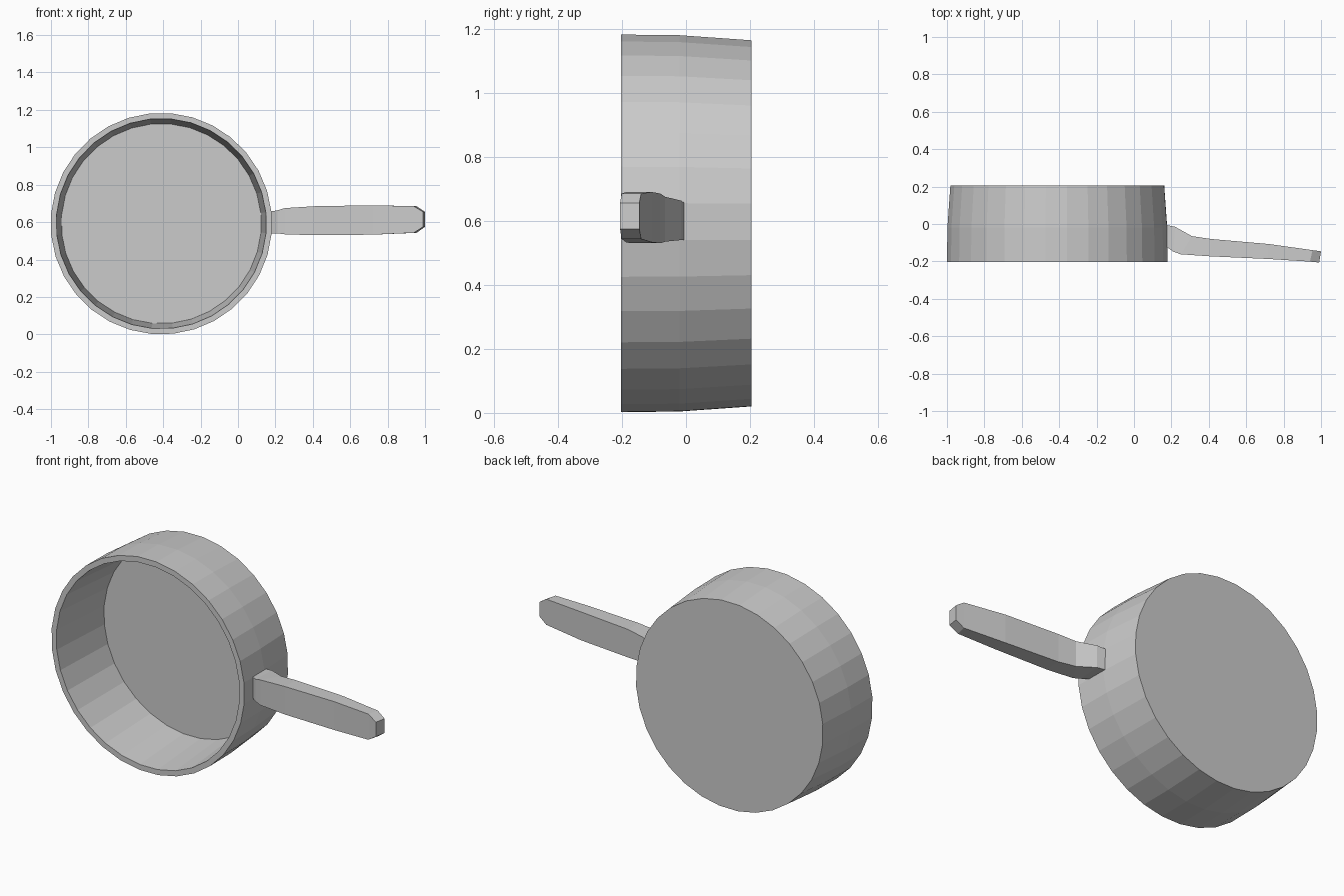
import bpy, bmesh
from math import cos, sin, pi

if "Cube" in bpy.data.objects:
    bpy.data.objects.remove(bpy.data.objects["Cube"])

CX, CZ, SIDES, TURN = -0.41, 0.592, 32, 0.107


def finish(name, bm):
    bmesh.ops.recalc_face_normals(bm, faces=bm.faces)
    me = bpy.data.meshes.new(name)
    bm.to_mesh(me)
    bm.free()
    ob = bpy.data.objects.new(name, me)
    bpy.context.collection.objects.link(ob)
    return ob


def loft(name, rings):
    """Skin a row of equal-length rings and cap both ends."""
    bm = bmesh.new()
    loops = [[bm.verts.new(p) for p in ring] for ring in rings]
    for a, b in zip(loops, loops[1:]):
        for i in range(len(a)):
            j = (i + 1) % len(a)
            bm.faces.new((a[i], a[j], b[j], b[i]))
    bm.faces.new(loops[0])
    bm.faces.new(loops[-1])
    return finish(name, bm)


def circle(r, y):
    angles = [TURN + 2 * pi * i / SIDES for i in range(SIDES)]
    return [(CX + r * cos(a), y, CZ + r * sin(a)) for a in angles]


# Pan bowl: outer base, outer wall, rim, inner wall, floor (radius, y)
profile = [(0.574, 0.205), (0.59, -0.02), (0.592, -0.203),
           (0.562, -0.203), (0.535, 0.175)]
loft("pan_bowl", [circle(r, y) for r, y in profile])

# Handle sections: x front, x back, y front, y back, z low, z high
sections = [
    (0.165, 0.165, -0.115, -0.004, 0.54, 0.655),
    (0.21, 0.22, -0.148, -0.015, 0.54, 0.663),
    (0.25, 0.31, -0.162, -0.065, 0.535, 0.675),
    (0.41, 0.41, -0.173, -0.08, 0.53, 0.685),
    (0.72, 0.72, -0.187, -0.107, 0.533, 0.69),
    (0.94, 0.955, -0.201, -0.14, 0.543, 0.685),
    (0.99, 1.0, -0.206, -0.146, 0.575, 0.655),
]
loft("handle", [[(xf, yf, z0), (xb, yb, z0), (xb, yb, z1), (xf, yf, z1)]
                for xf, xb, yf, yb, z0, z1 in sections])
